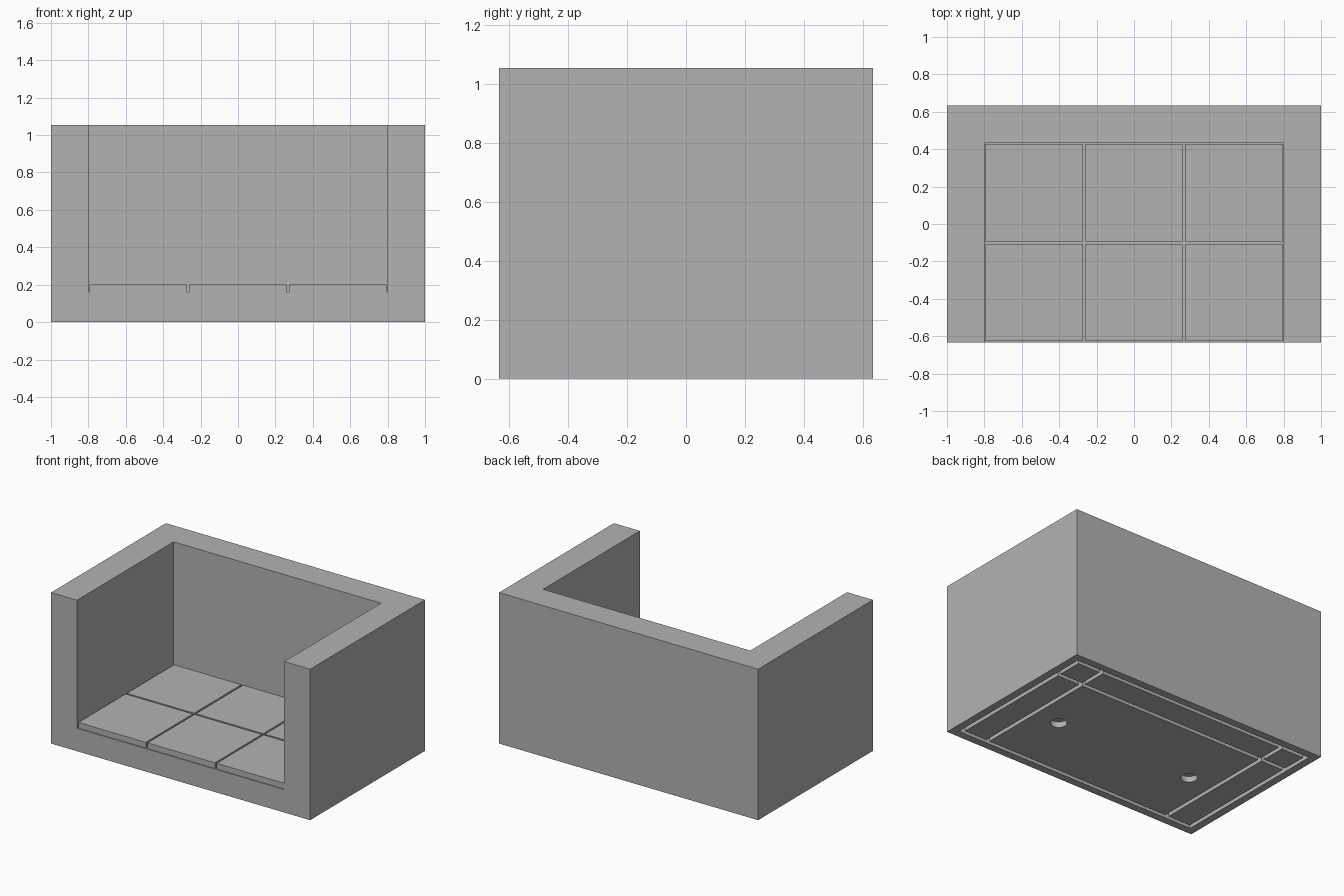
import bpy

old = bpy.data.objects.get("Cube")
if old:
    bpy.data.objects.remove(old, do_unlink=True)

U = 2 / 150                      # one grid unit of the design
X, Y, H = 75 * U, 47.5 * U, 79 * U
WALL, SEAT, GAP = 15 * U, 15 * U, 3 * U
FLOOR = SEAT - GAP
PITCH = 40 * U

grey = bpy.data.materials.new("plain grey")
grey.use_nodes = True
grey.diffuse_color = (0.45, 0.45, 0.45, 1)
grey.node_tree.nodes["Principled BSDF"].inputs["Base Color"].default_value = (0.45, 0.45, 0.45, 1)


def box(name, x0, x1, y0, y1, z0, z1):
    bpy.ops.mesh.primitive_cube_add(size=1)
    ob = bpy.context.object
    ob.name = name
    for v in ob.data.vertices:
        v.co = (x1 if v.co.x > 0 else x0, y1 if v.co.y > 0 else y0, z1 if v.co.z > 0 else z0)
    ob.data.materials.append(grey)
    return ob


def cut(target, cutter):
    cutter.hide_render = True
    mod = target.modifiers.new("cut", 'BOOLEAN')
    mod.operation = 'DIFFERENCE'
    mod.solver = 'EXACT'
    mod.object = cutter
    bpy.context.view_layer.objects.active = target
    bpy.ops.object.modifier_apply(modifier=mod.name)
    bpy.data.objects.remove(cutter, do_unlink=True)


# Solid body, opened at the top and front to leave three walls and a base
body = box("sofa_body", -X, X, -Y, Y, 0, H)
cut(body, box("opening", -X + WALL, X - WALL, -Y - 1, Y - WALL, FLOOR, H + 1))

# Grooves under the base: an outer frame and lines along the inside of the walls
edge, width = 4 * U, 2 * U
xo, yo = X - edge, Y - edge
for x in (-xo, -xo + WALL, xo - WALL - width, xo - width):
    cut(body, box("groove", x, x + width, -yo, yo, -GAP, GAP))
for y in (-yo, yo - WALL - width, yo - width):
    cut(body, box("groove", -xo, xo, y, y + width, -GAP, GAP))

# Two round sockets under the base
for side in (-1, 1):
    bpy.ops.mesh.primitive_cylinder_add(vertices=32, radius=4 * U, depth=2 * GAP,
                                        location=(side * PITCH, -WALL / 2, 0))
    cut(body, bpy.context.object)

# Six square seat pads with narrow gaps between them
half = PITCH / 2 - U / 2
for row in range(2):
    for col in range(3):
        cx = (col - 1) * PITCH
        cy = -Y + (row + 0.5) * PITCH
        box(f"seat_pad_{row}_{col}", cx - half, cx + half, cy - half, cy + half, FLOOR, SEAT)
